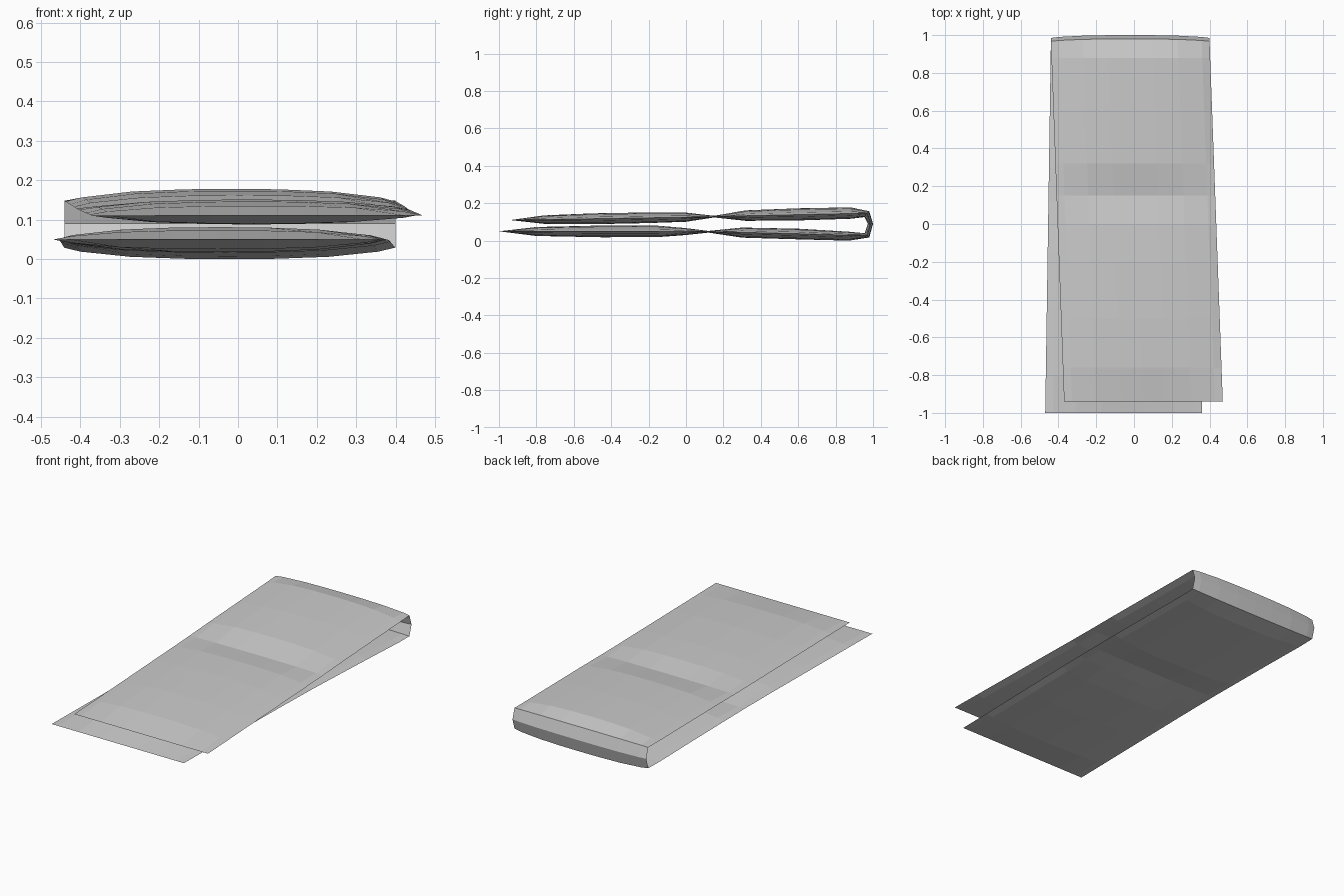
import bpy, bmesh

# Stations along the folded strip: side edge (y, z), outer centre (y, z), inner centre (y, z)
stations = [
    ((-1.00, .050), (-1.00, .050), (-1.00, .050)),
    ((-.80, .050), (-.80, .025), (-.80, .073)),
    ((-.45, .050), (-.45, .018), (-.45, .081)),
    ((-.15, .050), (-.15, .019), (-.15, .080)),
    ((.00, .049), (.00, .030), (.00, .067)),
    ((.12, .048), (.12, .043), (.12, .052)),
    ((.30, .044), (.30, .016), (.30, .070)),
    ((.60, .037), (.60, .007), (.60, .064)),
    ((.87, .029), (.87, .000), (.87, .048)),
    ((.967, .030), (.98, .017), (.955, .040)),
    ((.985, .090), (1.00, .090), (.972, .090)),
    ((.967, .148), (.98, .157), (.955, .126)),
    ((.88, .145), (.88, .178), (.88, .117)),
    ((.60, .139), (.60, .173), (.60, .108)),
    ((.32, .133), (.32, .162), (.32, .106)),
    ((.15, .128), (.15, .133), (.15, .124)),
    ((.00, .125), (.00, .150), (.00, .101)),
    ((-.20, .122), (-.20, .151), (-.20, .094)),
    ((-.50, .117), (-.50, .146), (-.50, .088)),
    ((-.76, .113), (-.76, .135), (-.76, .090)),
    ((-.94, .110), (-.94, .110), (-.94, .110)),
]
# Puff profile across the width: position, share of full bulge
profile = [(0, 0), (.05, .35), (.2, .8), (.36, .97), (.5, 1), (.64, .97), (.8, .8), (.95, .35), (1, 0)]


def lerp(a, b, t):
    return a + (b - a) * t


def folded_towel():
    bm = bmesh.new()
    rings = []
    for i, (edge, outer, inner) in enumerate(stations):
        # The two layers are slightly skewed to either side
        if i <= 9:
            s = (edge[0] + 1) / 1.967
            x0, x1 = lerp(-.47, -.44, s), lerp(.36, .40, s)
        else:
            s = min(1, (edge[0] + .94) / 1.907)
            x0, x1 = lerp(-.37, -.44, s), lerp(.47, .40, s)

        def point(centre, t, w):
            return bm.verts.new((lerp(x0, x1, t), lerp(edge[0], centre[0], w), lerp(edge[1], centre[1], w)))
        ring = [point(outer, t, w) for t, w in profile]
        ring += [point(inner, t, w) for t, w in reversed(profile[1:-1])]
        rings.append(ring)
    n = len(rings[0])
    for a, b in zip(rings, rings[1:]):
        for k in range(n):
            m = (k + 1) % n
            bm.faces.new((a[k], a[m], b[m], b[k]))
    # Flat hems close where the two skins meet
    bmesh.ops.remove_doubles(bm, verts=bm.verts, dist=.0005)
    bmesh.ops.recalc_face_normals(bm, faces=bm.faces)
    mesh = bpy.data.meshes.new("folded_towel")
    bm.to_mesh(mesh)
    bm.free()
    obj = bpy.data.objects.new("folded_towel", mesh)
    bpy.context.collection.objects.link(obj)
    return obj


folded_towel()
